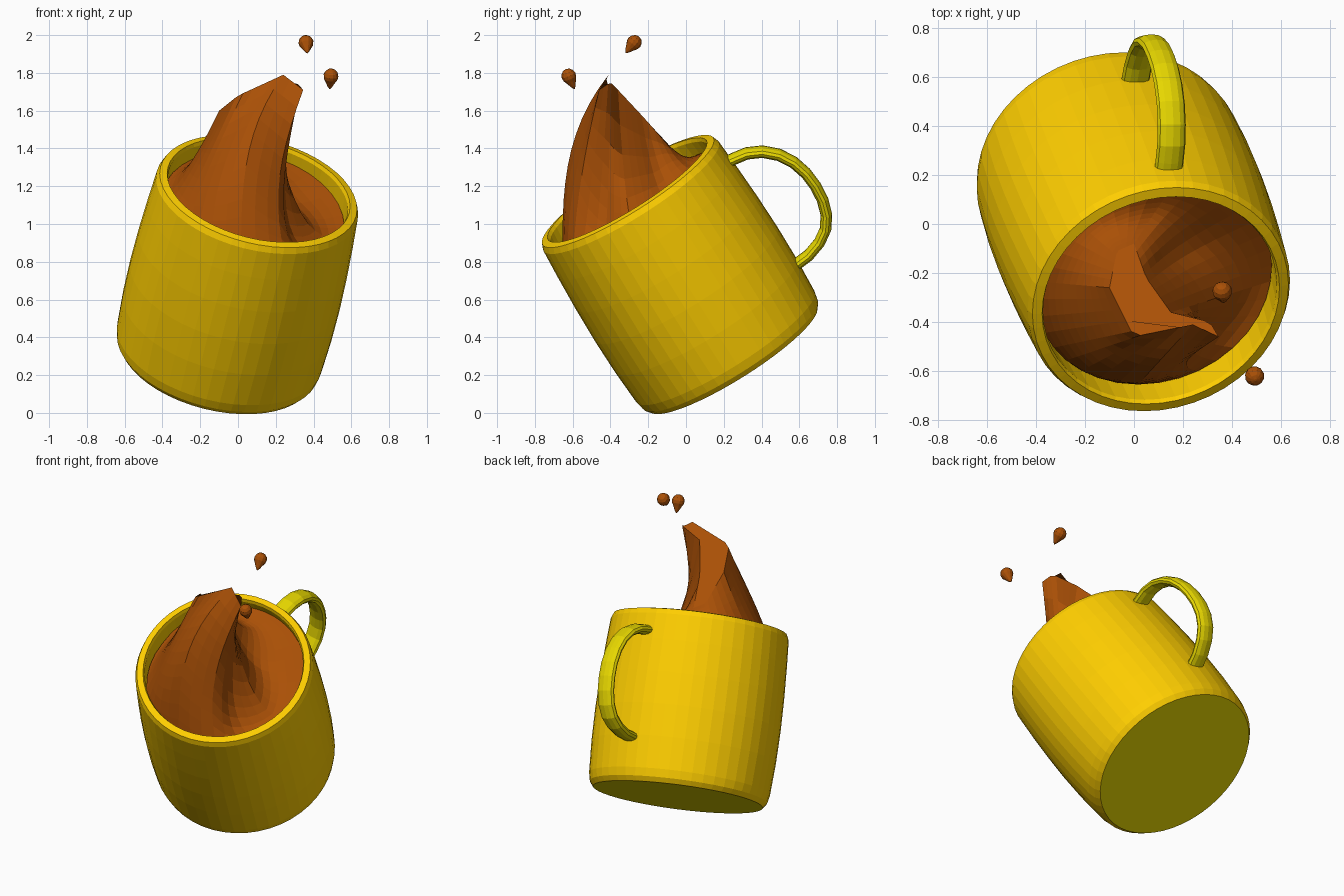
import bpy, bmesh, math
from mathutils import Vector

if "Cube" in bpy.data.objects:
    bpy.data.objects.remove(bpy.data.objects["Cube"])

# tilted mug frame: base centre, axis, back direction, side direction
BASE = Vector((-0.114, 0.25, 0.285))
AXIS = Vector((0.207, -0.52, 0.829)).normalized()
BACK = (Vector((0, 1, 0)) - AXIS * AXIS.y).normalized()
SIDE = BACK.cross(AXIS)


def frame(u, v, t):
    return BASE + SIDE * u + BACK * v + AXIS * t


def material(name, col):
    m = bpy.data.materials.new(name)
    m.diffuse_color = (*col, 1)
    m.use_nodes = True
    m.node_tree.nodes["Principled BSDF"].inputs["Base Color"].default_value = m.diffuse_color
    return m


YELLOW = material("yellow_glaze", (1.0, 0.62, 0.0))
LIME = material("lime_glaze", (0.80, 0.68, 0.0))
BROWN = material("brown_liquid", (0.40, 0.08, 0.002))


def loft(name, rings, mats, first_mat=0):
    """Skin closed rings of equal length and cap both ends."""
    bm = bmesh.new()
    rows = [[bm.verts.new(p) for p in r] for r in rings]
    n = len(rows[0])
    for a, b in zip(rows, rows[1:]):
        for i in range(n):
            j = (i + 1) % n
            bm.faces.new((a[i], a[j], b[j], b[i]))
    cap = bm.faces.new(rows[0][::-1])
    cap.material_index = first_mat
    bm.faces.new(rows[-1])
    bmesh.ops.recalc_face_normals(bm, faces=bm.faces)
    me = bpy.data.meshes.new(name)
    bm.to_mesh(me)
    bm.free()
    for m in mats:
        me.materials.append(m)
    ob = bpy.data.objects.new(name, me)
    bpy.context.collection.objects.link(ob)
    return ob


def circle(r, t, n):
    return [frame(r * math.cos(k * math.tau / n), r * math.sin(k * math.tau / n), t)
            for k in range(n)]


# mug: outer wall, rounded rim, inner wall, floor
profile = [(.522, 0), (.545, .03), (.556, .08), (.567, .28), (.57, .48), (.566, .68),
           (.557, .88), (.547, 1.04), (.534, 1.072), (.495, 1.08),
           (.487, 1.06), (.50, .9), (.505, .5), (.48, .09)]
loft("mug_body", [circle(r, t, 48) for r, t in profile], [YELLOW, LIME], 1)

# handle: flattened tube swept along a D-shaped path (out, up)
path = [(.52, .935), (.575, .93), (.645, .92), (.72, .885), (.785, .825), (.83, .75),
        (.855, .665), (.862, .58), (.855, .495), (.83, .415), (.785, .35), (.72, .305),
        (.635, .275), (.53, .264)]
rings = []
for k, (v, t) in enumerate(path):
    p0, p1 = path[max(k - 1, 0)], path[min(k + 1, len(path) - 1)]
    tan = Vector((p1[0] - p0[0], p1[1] - p0[1])).normalized()
    ring = []
    for i in range(12):
        a = i * math.tau / 12
        w, h = .059 * math.cos(a), .031 * math.sin(a)
        ring.append(frame(w - .006, v - tan.y * h, t + tan.x * h))
    rings.append(ring)
loft("handle", rings, [LIME])

# splash: each angle around the liquid edge climbs to a point on a hooked crest
# (angle, crest x, y, z, inward power, rise power, dip, sideways pinch)
KEYS = [(0, .15, -.36, 1.71, 1.0, 2.8, .02, 0),
        (45, .05, -.22, 1.56, .9, 2.8, .09, -.04),
        (90, 0, -.08, 1.40, 1.0, 1.3, .07, 0),
        (135, -.07, -.11, 1.44, 1.0, 1.3, .03, 0),
        (180, -.10, -.26, 1.60, 1.0, 1.4, .01, 0),
        (225, .0, -.46, 1.68, 1.3, 1.25, 0, 0),
        (270, .24, -.41, 1.79, 2.7, .85, 0, 0),
        (300, .345, -.46, 1.71, 1.8, 1.1, 0, -.07),
        (325, .31, -.40, 1.75, 1.0, 2.0, 0, -.13),
        (360, .15, -.36, 1.71, 1.0, 2.8, .02, 0)]


def key_at(deg):
    for a, b in zip(KEYS, KEYS[1:]):
        if a[0] <= deg <= b[0]:
            f = (deg - a[0]) / (b[0] - a[0])
            return [x + (y - x) * f for x, y in zip(a, b)][1:]


N, STEPS = 36, 11
edge = []
for k in range(N):
    a = k * math.tau / N
    edge.append(frame(.493 * math.cos(a), .493 * math.sin(a), .93 + .07 * max(0, math.sin(a))))
rings = [circle(.47, .1, N), circle(.495, .6, N)]
for s in range(STEPS + 1):
    f = s / STEPS
    ring = []
    for k in range(N):
        x, y, z, q, p, dip, pinch = key_at(k * 360 / N)
        b, g, hump = edge[k], f ** q, math.sin(math.pi * f)
        ring.append(Vector((b.x + (x - b.x) * g + pinch * hump,
                            b.y + (y - b.y) * g,
                            b.z + (z - b.z) * f ** p - dip * hump)))
    rings.append(ring)
loft("liquid_splash", rings, [BROWN])


# droplets: round head with a pointed tail
def droplet(name, centre, tail):
    c, d = Vector(centre), Vector(tail) - Vector(centre)
    length, d = d.length, d.normalized()
    u = d.orthogonal().normalized()
    v = d.cross(u)
    prof = [(.004, -.041), (.02, -.036), (.034, -.022), (.04, -.004), (.037, .014),
            (.027, .031), (.013, length * .8), (.002, length)]
    loft(name, [[c + d * h + (u * math.cos(i * math.tau / 12) + v * math.sin(i * math.tau / 12)) * r
                 for i in range(12)] for r, h in prof], [BROWN])


droplet("droplet_high", (.36, -.275, 1.96), (.367, -.32, 1.905))
droplet("droplet_low", (.492, -.62, 1.782), (.485, -.59, 1.715))
